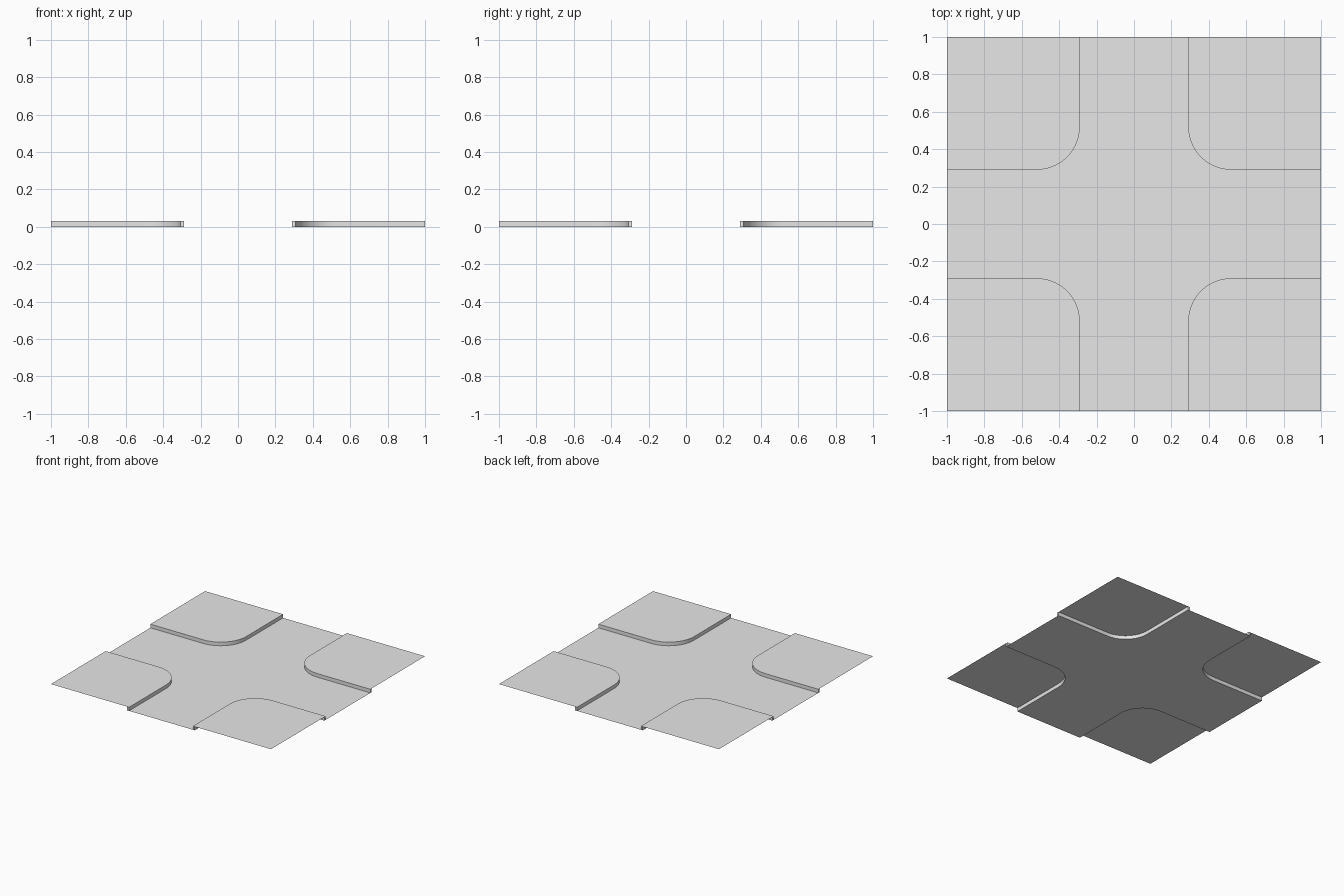
import bpy
import bmesh
from math import sin, cos, pi
from mathutils import Matrix, Vector

cube = bpy.data.objects.get("Cube")
if cube:
    bpy.data.objects.remove(cube, do_unlink=True)

ROAD_EDGE = 0.29      # road face of the kerb
WALK_EDGE = 0.307     # pavement face of the kerb
ARC_CENTRE = 0.52
HEIGHT = 0.03
STEPS = 16

grey = bpy.data.materials.new("concrete_grey")
grey.use_nodes = True
grey.diffuse_color = (0.8, 0.8, 0.8, 1)
grey.node_tree.nodes["Principled BSDF"].inputs["Base Color"].default_value = (0.8, 0.8, 0.8, 1)


def corner_path(edge, z, turn=0):
    """Rounded path from one tile side to the next, turned by quarter turns."""
    r = ARC_CENTRE - edge
    pts = [Vector((1, edge, z))]
    for i in range(STEPS + 1):
        a = 1.5 * pi - 0.5 * pi * i / STEPS
        pts.append(Vector((ARC_CENTRE + r * cos(a), ARC_CENTRE + r * sin(a), z)))
    pts.append(Vector((edge, 1, z)))
    spin = Matrix.Rotation(turn * pi / 2, 3, 'Z')
    return [spin @ p for p in pts]


def finish(name, bm):
    mesh = bpy.data.meshes.new(name)
    bm.to_mesh(mesh)
    bm.free()
    mesh.materials.append(grey)
    obj = bpy.data.objects.new(name, mesh)
    bpy.context.collection.objects.link(obj)
    return obj


def sheet(name, points):
    bm = bmesh.new()
    bm.faces.new([bm.verts.new(p) for p in points])
    bm.normal_update()
    if bm.faces[:][0].normal.z < 0:
        bmesh.ops.reverse_faces(bm, faces=bm.faces[:])
    bmesh.ops.triangulate(bm, faces=bm.faces[:])
    return finish(name, bm)


def kerb(name, turn):
    """Box section swept along the rounded corner."""
    bm = bmesh.new()
    section = [(ROAD_EDGE, 0), (ROAD_EDGE, HEIGHT), (WALK_EDGE, HEIGHT), (WALK_EDGE, 0)]
    rails = [[bm.verts.new(p) for p in corner_path(e, z, turn)] for e, z in section]
    for k in range(4):
        a, b = rails[k], rails[(k + 1) % 4]
        for i in range(len(a) - 1):
            bm.faces.new((a[i], a[i + 1], b[i + 1], b[i]))
    for end in (0, -1):
        bm.faces.new([rail[end] for rail in rails])
    bmesh.ops.recalc_face_normals(bm, faces=bm.faces[:])
    obj = finish(name, bm)
    bpy.ops.object.select_all(action='DESELECT')
    obj.select_set(True)
    bpy.context.view_layer.objects.active = obj
    bpy.ops.object.shade_smooth_by_angle(angle=pi / 6)


# Crossroads surface at ground level
sheet("road", [p for t in range(4) for p in corner_path(ROAD_EDGE, 0, t)])

# Four raised pavements with kerbs
for t, place in enumerate(("back_left", "back_right", "front_right", "front_left")):
    tip = Matrix.Rotation(t * pi / 2, 3, 'Z') @ Vector((1, 1, HEIGHT))
    sheet("pavement_" + place, corner_path(WALK_EDGE, HEIGHT, t) + [tip])
    kerb("kerb_" + place, t)
